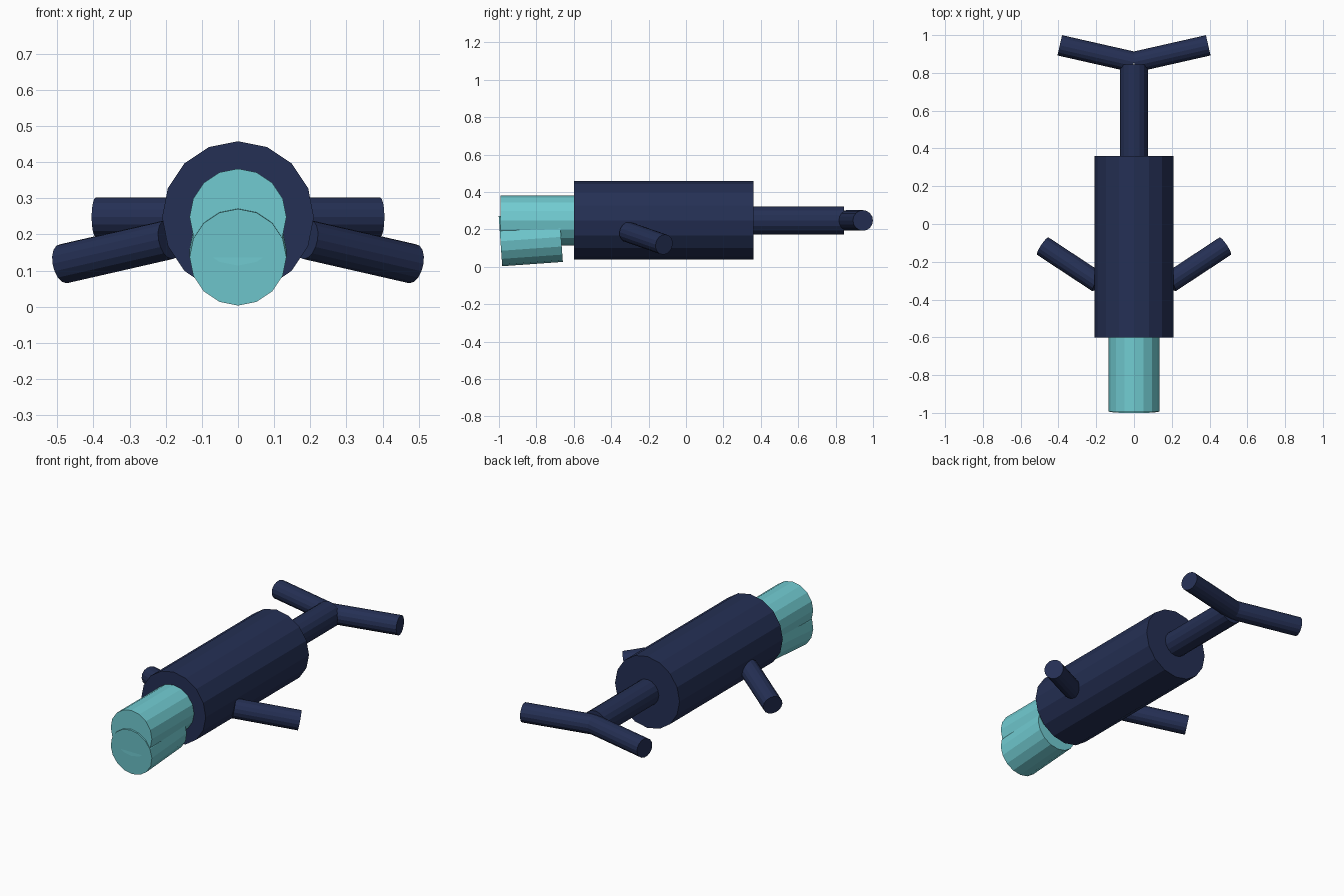
import bpy, bmesh
from mathutils import Vector

if "Cube" in bpy.data.objects:
    bpy.data.objects.remove(bpy.data.objects["Cube"])


def material(name, rgb):
    m = bpy.data.materials.new(name)
    m.diffuse_color = (*rgb, 1)
    m.use_nodes = True
    m.node_tree.nodes["Principled BSDF"].inputs["Base Color"].default_value = m.diffuse_color
    return m


NAVY = material("navy", (0.018, 0.029, 0.089))
TEAL = material("teal", (0.165, 0.60, 0.64))


def rod(name, start, end, radius, sides, mat):
    """Flat-faced closed cylinder running from start to end."""
    a, b = Vector(start), Vector(end)
    bm = bmesh.new()
    bmesh.ops.create_cone(bm, cap_ends=True, segments=sides,
                          radius1=radius, radius2=radius, depth=(b - a).length)
    mesh = bpy.data.meshes.new(name)
    bm.to_mesh(mesh)
    bm.free()
    mesh.materials.append(mat)
    ob = bpy.data.objects.new(name, mesh)
    ob.location = (a + b) / 2
    ob.rotation_euler = (b - a).to_track_quat('Z', 'Y').to_euler()
    bpy.context.collection.objects.link(ob)
    return ob


MID = 0.248  # height of the main axis

# Body, head and tail along the main axis
rod("body", (0, -0.60, MID), (0, 0.36, MID), 0.21, 16, NAVY)
rod("upper_jaw", (0, -0.992, MID), (0, -0.55, MID), 0.134, 16, TEAL)
rod("tail", (0, 0.34, MID), (0, 0.845, MID), 0.075, 16, NAVY)

# Lower jaw, dipping slightly towards the front
rod("lower_jaw", (0, -0.992, 0.137), (0, -0.668, 0.160), 0.134, 16, TEAL)

# Mirrored swept fins and tail flukes
for side, s in (("left", -1), ("right", 1)):
    rod(side + "_fin", (s * 0.19, -0.31, 0.186), (s * 0.483, -0.117, 0.119),
        0.055, 16, NAVY)
    rod(side + "_fluke", (0, 0.857, MID), (s * 0.393, 0.946, MID),
        0.055, 16, NAVY)
